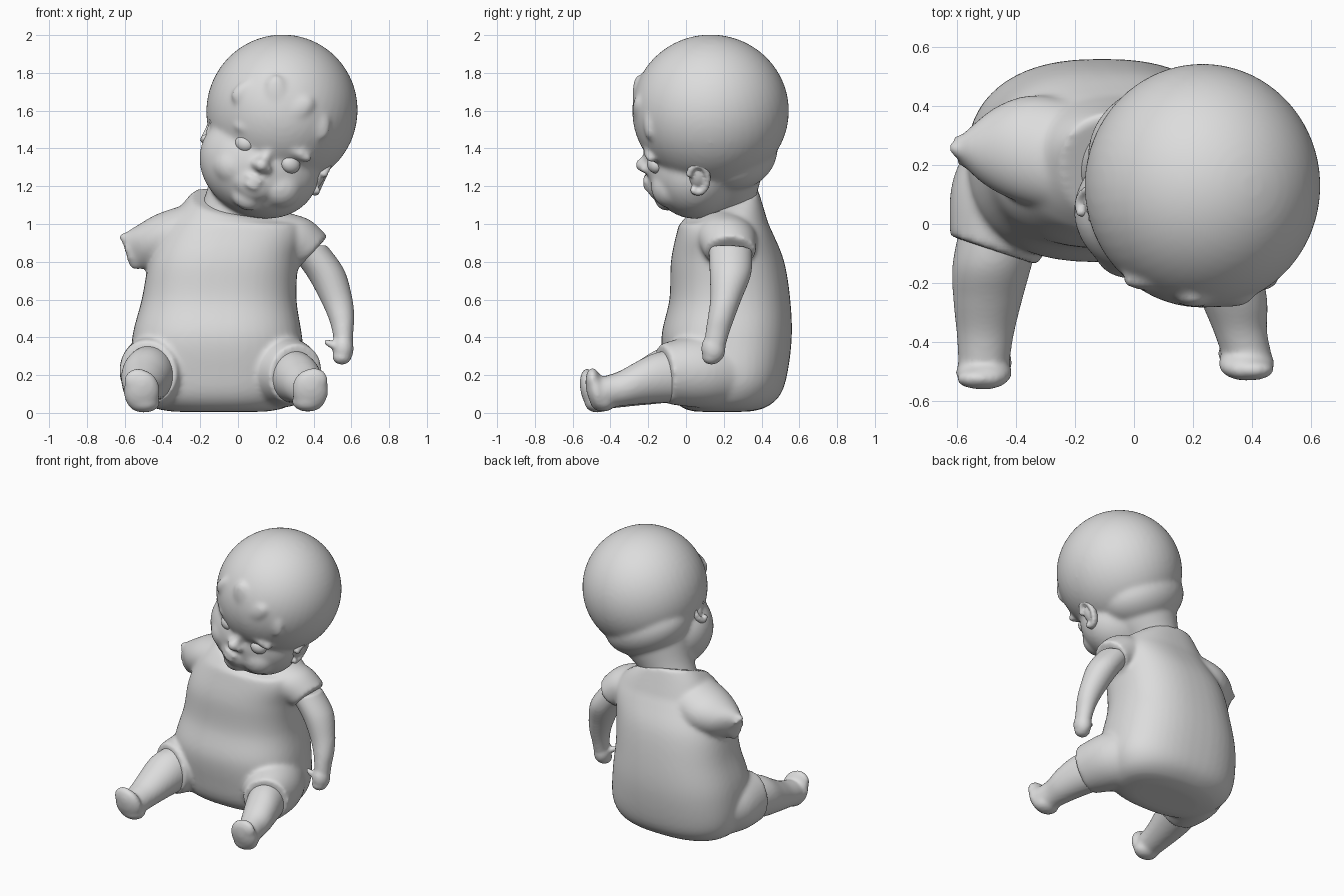
import bpy, bmesh, math, random
from mathutils import Vector, Matrix

random.seed(4)
if bpy.data.objects.get("Cube"):
    bpy.data.objects.remove(bpy.data.objects["Cube"])

GREY = (0.72, 0.72, 0.72, 1)
grey = bpy.data.materials.new("plain_grey")
grey.use_nodes = True
grey.diffuse_color = GREY
for node in grey.node_tree.nodes:
    if node.type == 'BSDF_PRINCIPLED':
        node.inputs["Base Color"].default_value = GREY


def blob(bm, centre, radii, turn=None):
    """Ellipsoid, optionally turned by (angle, axis)."""
    m = Matrix.Translation(centre)
    if turn:
        m = m @ Matrix.Rotation(math.radians(turn[0]), 4, turn[1])
    m = m @ Matrix.Diagonal((*radii, 1))
    bmesh.ops.create_uvsphere(bm, u_segments=48, v_segments=32, radius=1, matrix=m)


def blend(sections, steps=6):
    """Smooth curve through the given sections."""
    pts = [Vector(s) for s in sections]
    pts = [pts[0]] + pts + [pts[-1]]
    out = []
    for a, b, c, d in zip(pts, pts[1:], pts[2:], pts[3:]):
        for i in range(steps):
            t = i / steps
            out.append(b + (c - a) * (t / 2) + (a * 2 - b * 5 + c * 4 - d) * (t * t / 2)
                       + (b * 3 - a - c * 3 + d) * (t ** 3 / 2))
    return out + [pts[-1]]


def tube(bm, sections, axis, sides=48, power=2.0):
    """Closed loft through (x, y, z, radius_a, radius_b) sections."""
    spin = Vector((0, 0, 1)).rotation_difference(Vector(axis))
    rings = []
    for x, y, z, ra, rb in blend(sections):
        ring = []
        for i in range(sides):
            a = math.tau * i / sides
            c, s = math.cos(a), math.sin(a)
            p = Vector((math.copysign(abs(c) ** (2 / power), c) * ra,
                        math.copysign(abs(s) ** (2 / power), s) * rb, 0))
            ring.append(bm.verts.new(Vector((x, y, z)) + spin @ p))
        rings.append(ring)
    for low, high in zip(rings, rings[1:]):
        for i in range(sides):
            j = (i + 1) % sides
            bm.faces.new((low[i], low[j], high[j], high[i]))
    bm.faces.new(rings[0][::-1])
    bm.faces.new(rings[-1])
    return rings


def finish(name, bm, voxel=0.0, smooth=3):
    """Turn the parts into one object, fused into a single skin if asked."""
    bmesh.ops.recalc_face_normals(bm, faces=bm.faces)
    mesh = bpy.data.meshes.new(name)
    bm.to_mesh(mesh)
    bm.free()
    mesh.materials.append(grey)
    for poly in mesh.polygons:
        poly.use_smooth = True
    obj = bpy.data.objects.new(name, mesh)
    bpy.context.collection.objects.link(obj)
    if voxel:
        fuse = obj.modifiers.new("fuse", 'REMESH')
        fuse.mode = 'VOXEL'
        fuse.voxel_size = voxel
        fuse.use_smooth_shade = True
        relax = obj.modifiers.new("relax", 'SMOOTH')
        relax.factor = 0.5
        relax.iterations = smooth
    return obj


# Body: torso, sleeves and hips
bm = bmesh.new()
tube(bm, [(-.10, .19, .006, .24, .14), (-.10, .20, .028, .35, .22),
          (-.105, .21, .09, .425, .285), (-.105, .215, .2, .46, .32),
          (-.11, .215, .4, .45, .345), (-.1, .232, .6, .41, .32),
          (-.075, .22, .8, .395, .3), (-.025, .205, .95, .375, .255),
          (-.01, .195, 1.05, .305, .215), (-.02, .195, 1.11, .225, .185)],
     axis=(0, 0, 1), power=2.45)
for v in bm.verts:
    if v.co.z > 1:
        v.co.z += ((v.co.y - .2) * .35 - v.co.x * .15) * (v.co.z - 1) / .1
tube(bm, [(.12, .2, .96, .15, .17), (.28, .215, .92, .142, .16),
          (.397, .235, .85, .114, .134)], axis=(.73, 0, -.68))
# torn right sleeve, pinched towards its ragged end
torn = tube(bm, [(-.2, .22, .97, .15, .19), (-.36, .255, .92, .148, .185),
                 (-.48, .262, .88, .125, .135), (-.57, .25, .855, .1, .05)],
            axis=(-.88, .1, -.4))
for v in torn[-1]:
    v.co += Vector((random.uniform(-.05, .03), 0, random.uniform(-.02, .02)))
tube(bm, [(-.28, .34, .23, .21, .2), (-.42, .1, .225, .203, .198),
          (-.477, -.09, .215, .155, .172)], axis=(-.3, -.9, 0))
tube(bm, [(.07, .34, .23, .21, .2), (.22, .08, .22, .2, .195),
          (.305, -.12, .207, .147, .16)], axis=(.35, -.9, -.1))
finish("body", bm, .013, 12)

# Left arm with mitten hand
bm = bmesh.new()
tube(bm, [(.56, .15, .34, .05, .055), (.557, .165, .42, .055, .062),
          (.55, .185, .5, .067, .07), (.523, .21, .6, .082, .082),
          (.465, .235, .74, .098, .11), (.37, .235, .87, .1, .115)],
     axis=(-.2, .05, 1))
blob(bm, (.556, .145, .34), (.056, .064, .08))
blob(bm, (.55, .135, .297), (.05, .05, .042))
blob(bm, (.5, .125, .36), (.052, .022, .02), (25, 'Y'))
finish("left_arm", bm, .011, 4)

# Legs with feet
legs = {
    "right_leg": [(-.45, .0, .215, .14, .15), (-.482, -.14, .195, .135, .146),
                  (-.497, -.26, .155, .117, .117), (-.505, -.37, .12, .098, .094),
                  (-.51, -.47, .1, .087, .087)],
    "left_leg": [(.27, -.02, .2, .13, .145), (.31, -.16, .185, .126, .134),
                 (.342, -.27, .155, .112, .112), (.36, -.36, .125, .092, .092),
                 (.382, -.44, .105, .085, .087)],
}
for name, path in legs.items():
    bm = bmesh.new()
    tube(bm, path, axis=(0, -1, 0))
    x, y, z = path[-1][:3]
    out = math.copysign(1, x)
    blob(bm, (x, y - .035, z + .015), (.096, .052, .115), (14, 'X'))
    blob(bm, (x + out * .02, y - .055, z + .07), (.074, .036, .065))
    blob(bm, (x - out * .012, y, z - .045), (.085, .068, .054))
    finish(name, bm, .011, 12)

# Head, built upright in its own frame and then tilted
TILT = Matrix.Translation((.23, .13, 1.6)) @ Matrix.Rotation(math.radians(25), 4, 'Y')
MID = .03
bm = bmesh.new()
blob(bm, (.003, 0, 0), (.4, .415, .405))
blob(bm, (MID - .015, -.085, -.31), (.325, .25, .275))
blob(bm, (.0, .1, -.22), (.31, .255, .205))              # back of the skull
tube(bm, [(-.01, .07, -.66, .16, .16), (-.01, .07, -.52, .175, .17),
          (0, .05, -.38, .23, .22), (0, .03, -.2, .3, .28)], axis=(0, 0, 1))
blob(bm, (MID, -.325, -.27), (.03, .04, .07))            # nose bridge
blob(bm, (MID - .005, -.355, -.305), (.042, .045, .038))  # nose tip
blob(bm, (MID, -.235, -.5), (.08, .06, .06))             # chin
blob(bm, (MID, -.27, -.41), (.11, .07, .09))             # muzzle
for z, w in ((-.388, .055), (-.43, .045)):               # lips
    blob(bm, (MID - .005, -.335, z), (w, .028, .016))
for s in (-1, 1):
    blob(bm, (MID + s * .035, -.34, -.313), (.024, .032, .022))
    blob(bm, (MID + s * .13, -.215, -.37), (.12, .1, .11))
    blob(bm, (MID + s * .13, -.315, -.16), (.1, .04, .035), (s * 8, 'Y'))
# moulded hair curls along the hairline
for x, y, z, a in ((-.2, -.325, .02, 40), (-.06, -.383, .07, -30),
                   (.07, -.383, .04, 35), (.2, -.325, .03, -40)):
    blob(bm, (x, y, z), (.06, .03, .1), (a, 'Y'))
finish("head", bm, .013, 12).matrix_world = TILT

# Ears: a raised rim around a shallow bowl
for side, s in (("right", -1), ("left", 1)):
    bm = bmesh.new()
    centre = Vector((MID - .01 + s * .293, -.065, -.235))
    blob(bm, centre, (.045, .05, .075))
    for i in range(15):
        a = math.radians(-120 + i * 20)
        blob(bm, centre + Vector((s * .03, .05 * math.cos(a), .08 * math.sin(a))),
             (.026, .018, .02))
    blob(bm, centre + Vector((s * .01, -.015, -.08)), (.024, .028, .028))
    finish(side + "_ear", bm, .009, 4).matrix_world = TILT

    # Eyes
    bm = bmesh.new()
    blob(bm, (MID + s * .134, -.294, -.238), (.053, .04, .046), (s * 22, 'Z'))
    finish(side + "_eye", bm).matrix_world = TILT
